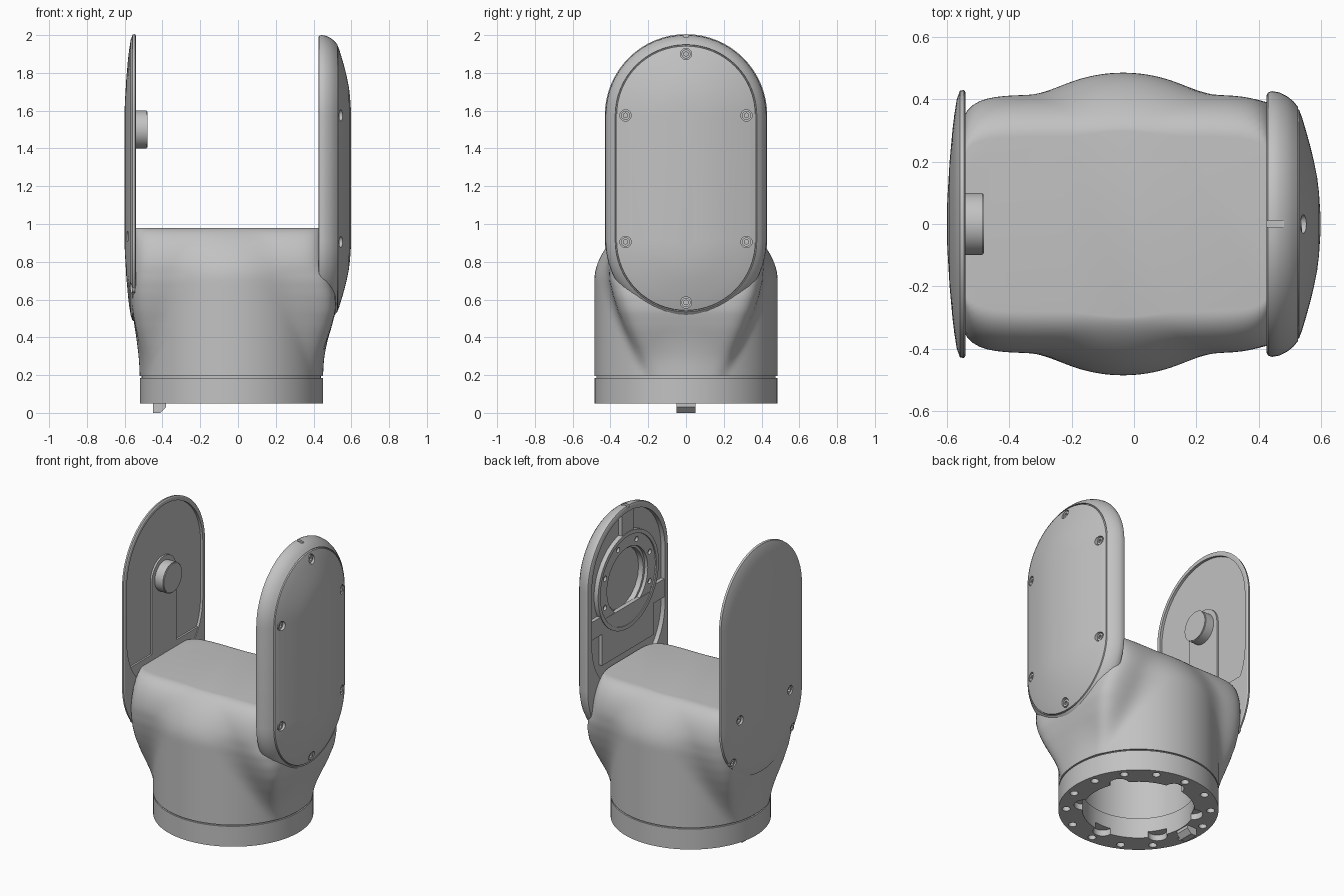
import bpy, bmesh, math
from math import sin, cos, pi, sqrt, radians
from mathutils import Matrix, Vector

old = bpy.data.objects.get("Cube")
if old:
    bpy.data.objects.remove(old, do_unlink=True)

GREY = (0.54, 0.54, 0.54, 1)
grey = bpy.data.materials.new("satin_grey")
grey.use_nodes = True
grey.diffuse_color = GREY
grey.node_tree.nodes["Principled BSDF"].inputs["Base Color"].default_value = GREY
grey.node_tree.nodes["Principled BSDF"].inputs["Roughness"].default_value = 0.6
parts = []
CX, R = -0.035, 0.485          # base axis and radius
LOW, HIGH = 0.91, 1.575        # arc centres of the arm outline


def finish(name, bm, keep=True):
    bmesh.ops.recalc_face_normals(bm, faces=bm.faces[:])
    me = bpy.data.meshes.new(name)
    bm.to_mesh(me)
    bm.free()
    me.materials.append(grey)
    ob = bpy.data.objects.new(name, me)
    bpy.context.collection.objects.link(ob)
    if keep:
        parts.append(ob)
    else:
        ob.hide_render = True
    return ob


def loft(name, rings, keep=True):
    bm = bmesh.new()
    vs = [[bm.verts.new(p) for p in ring] for ring in rings]
    n = len(vs[0])
    for a, b in zip(vs, vs[1:]):
        for i in range(n):
            j = (i + 1) % n
            bm.faces.new((a[i], a[j], b[j], b[i]))
    bm.faces.new(vs[0])
    bm.faces.new(vs[-1])
    return finish(name, bm, keep)


def obround(name, profile, z0=LOW, z1=HIGH, keep=True, seg=32):
    """Stadium outlines of radius d stacked along x."""
    rings = []
    for d, x in profile:
        ring = []
        for zc, start in ((z1, 0), (z0, pi)):
            for i in range(seg + 1):
                a = start + pi * i / seg
                ring.append((x, d * cos(a), zc + d * sin(a)))
        rings.append(ring)
    return loft(name, rings, keep)


def rod(name, r, start, end, keep=True, seg=32):
    a, b = Vector(start), Vector(end)
    rot = (b - a).to_track_quat('Z', 'Y').to_matrix().to_4x4()
    bm = bmesh.new()
    bmesh.ops.create_cone(bm, cap_ends=True, segments=seg, radius1=r, radius2=r,
                          depth=(b - a).length, matrix=Matrix.Translation((a + b) / 2) @ rot)
    return finish(name, bm, keep)


def box(name, x, y, z, keep=True):
    return loft(name, [[(u, y[0], z[0]), (u, y[1], z[0]), (u, y[1], z[1]), (u, y[0], z[1])]
                       for u in x], keep)


def cut(obs, cutter):
    for ob in obs:
        m = ob.modifiers.new("cut", 'BOOLEAN')
        m.operation, m.solver, m.object = 'DIFFERENCE', 'EXACT', cutter
        bpy.context.view_layer.objects.active = ob
        bpy.ops.object.modifier_apply(modifier=m.name)
    bpy.data.objects.remove(cutter, do_unlink=True)


def xrod(r, x0, x1, y, z):
    return rod("cutter", r, (x0, y, z), (x1, y, z), False, 20)


# Body: upright drum blended with a saddle block; rows are z, left, right, half width
saddle = [(.195, -.48, .41, .2), (.28, -.5, .432, .25), (.36, -.522, .462, .29),
          (.45, -.543, .494, .33), (.54, -.56, .518, .365), (.62, -.567, .518, .39),
          (.7, -.566, .5, .408), (.78, -.562, .465, .415), (.98, -.556, .445, .415)]


def block(z):
    for a, b in zip(saddle, saddle[1:]):
        if z <= b[0]:
            f = (z - a[0]) / (b[0] - a[0])
            return [p + f * (q - p) for p, q in zip(a[1:], b[1:])]
    return saddle[-1][1:]


def section(z, seg=160, n=8, k=.05):
    left, right, w = block(z)
    drum = R
    if z > .7:
        drum = R * sqrt(1 - ((z - .7) / .35) ** 2)
    if z > .76:
        w = .28 + (w - .28) * sqrt(max(0, 1 - ((z - .76) / .22) ** 2))
    ring = []
    for i in range(seg):
        c, s = cos(2 * pi * i / seg), sin(2 * pi * i / seg)
        reach = right - CX if c > 0 else CX - left
        r = (abs(c / reach) ** n + abs(s / w) ** n) ** (-1 / n)
        r = max(r, drum) + max(k - abs(r - drum), 0) ** 2 / (4 * k)
        ring.append((CX + r * c, r * s, z))
    return ring


levels = [.195 + .505 * i / 20 for i in range(21)]
levels += [.7 + .28 * sin(pi / 2 * i / 18) for i in range(1, 19)]
body = loft("body", [section(z) for z in levels])
cut([body], rod("cutter", .35, (CX, 0, .1), (CX, 0, .7), False, 64))

# Base ring with bolt holes and scalloped opening
base = rod("base_ring", R, (CX, 0, .05), (CX, 0, .186), seg=96)
cut([base], rod("cutter", .34, (CX, 0, 0), (CX, 0, .3), False, 64))
for i in range(6):
    a = 2 * pi * (i + .5) / 6
    x, y = CX + .335 * cos(a), .335 * sin(a)
    cut([base], rod("cutter", .06, (x, y, 0), (x, y, .09), False, 20))
for i in range(14):
    a = 2 * pi * (i + .5) / 14
    x, y = CX + .437 * cos(a), .437 * sin(a)
    cut([base], rod("cutter", .025, (x, y, 0), (x, y, .12), False, 16))
seam = rod("seam_core", .475, (CX, 0, .17), (CX, 0, .21), seg=96)
cut([seam], rod("cutter", .35, (CX, 0, .1), (CX, 0, .3), False, 64))
loft("locating_key", [[(-.45, y, 0), (-.41, y, 0), (-.38, y, .03), (-.38, y, .07), (-.45, y, .07)]
                      for y in (-.05, .05)])

# Thick arm: shell, seam groove and domed cover
thick = obround("thick_arm", [(.412, .425), (.422, .43), (.426, .442), (.422, .465), (.41, .49),
                              (.394, .51), (.375, .526), (.373, .518), (.369, .518), (.367, .529),
                              (.34, .539), (.3, .551), (.25, .565), (.2, .577), (.15, .587),
                              (.1, .593), (.04, .597)])
cut([thick], obround("cutter", [(.385, .4), (.385, .455)], 1.2, keep=False))
cut([thick], xrod(.2, .4, .49, 0, 1.5))
cut([thick], box("cutter", (.4, .48), (-.012, .012), (1.985, 2.1), False))

# Bearing ring and ribs on the inner face
ring = rod("bearing_ring", .32, (.425, 0, 1.5), (.46, 0, 1.5), seg=64)
cut([ring], rod("cutter", .215, (.4, 0, 1.5), (.5, 0, 1.5), False, 64))
cut([ring], rod("cutter", .295, (.4, 0, 1.5), (.433, 0, 1.5), False, 64))
for i in range(8):
    a = 2 * pi * (i + .5) / 8
    cut([ring], xrod(.017, .4, .45, .255 * cos(a), 1.5 + .255 * sin(a)))
box("top_rib", (.43, .46), (-.06, .06), (1.8, 1.97))
box("lower_web", (.43, .46), (-.27, .27), (1.03, 1.33))
for s in (-1, 1):
    box("side_rib", (.43, .46), sorted((s * .25, s * .4)), (1.24, 1.36))

# Thin arm with shallow pocket, sill, column and pivot boss
thin = obround("thin_arm", [(.422, -.54), (.43, -.545), (.427, -.558), (.4, -.568), (.35, -.576),
                            (.3, -.582), (.2, -.591), (.1, -.597), (.04, -.6)], z0=.915)
cut([thin], obround("cutter", [(.4, -.5), (.4, -.557)], 1.2, keep=False))
box("pocket_sill", (-.56, -.545), (-.405, .405), (.9, 1.02))
box("boss_column", (-.56, -.545), (-.13, .13), (.95, 1.5))
rod("boss_pad", .13, (-.56, 0, 1.5), (-.545, 0, 1.5), seg=48)
rod("pivot_boss", .1, (-.56, 0, 1.5), (-.485, 0, 1.5), seg=48)
rod("pivot_boss_tip", .095, (-.5, 0, 1.5), (-.48, 0, 1.5), seg=48)


# Recessed socket screws
def screw(obs, x, y, z, s):
    cut(obs, xrod(.03, x - s * .025, x + s * .06, y, z))
    head = rod("screw_head", .024, (x - s * .03, y, z), (x - s * .008, y, z), seg=20)
    cut([head], rod("cutter", .013, (x - s * .02, y, z), (x + s * .02, y, z), False, 6))


for y, z in [(0, 1.9), (0, .585)] + [(s * .32, z) for s in (-1, 1) for z in (1.575, .905)]:
    screw([thick], .546, y, z, 1)
for s in (-1, 1):
    screw([thin], -.585, s * .265, .935, -1)
    screw([thin, body], -.57, s * .315, .66, -1)

# Smooth shading with crisp edges
bpy.ops.object.select_all(action='DESELECT')
for ob in parts:
    ob.select_set(True)
bpy.context.view_layer.objects.active = body
bpy.ops.object.shade_smooth_by_angle(angle=radians(30))
